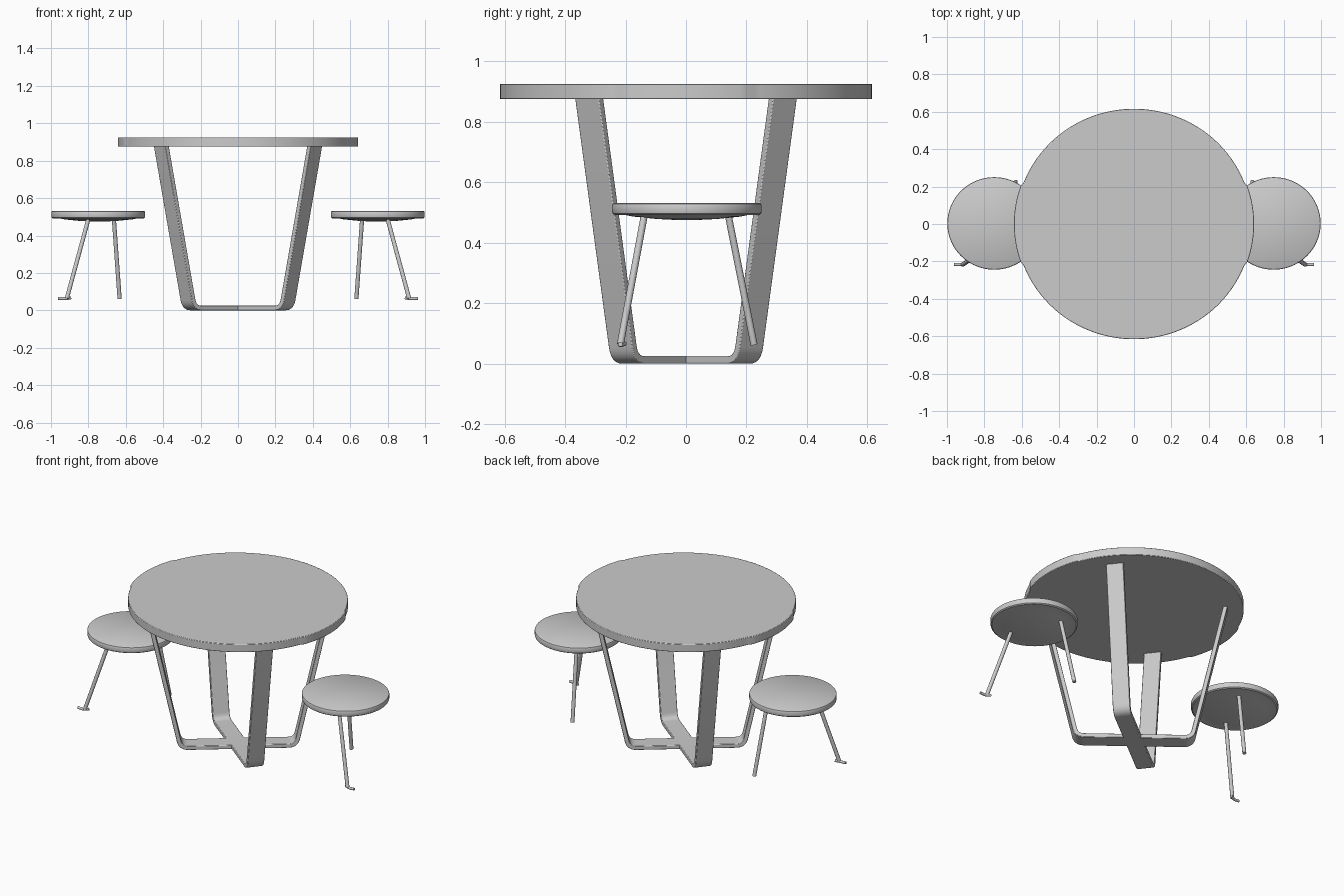
import bpy, bmesh
from math import sin, cos, pi, radians
from mathutils import Vector

if "Cube" in bpy.data.objects:
    bpy.data.objects.remove(bpy.data.objects["Cube"])


def finish(bm, name, bevel=0.0):
    bmesh.ops.recalc_face_normals(bm, faces=bm.faces[:])
    me = bpy.data.meshes.new(name)
    bm.to_mesh(me)
    bm.free()
    ob = bpy.data.objects.new(name, me)
    bpy.context.collection.objects.link(ob)
    if bevel:
        m = ob.modifiers.new("edge_round", 'BEVEL')
        m.width, m.segments, m.limit_method = bevel, 2, 'ANGLE'
        m.angle_limit = radians(50)
    bpy.ops.object.select_all(action='DESELECT')
    ob.select_set(True)
    bpy.context.view_layer.objects.active = ob
    bpy.ops.object.shade_smooth_by_angle(angle=radians(35))
    return ob


def skin(name, rings, bevel=0.0):
    """Join matching rings of points into a closed, capped solid."""
    bm = bmesh.new()
    rows = [[bm.verts.new(p) for p in r] for r in rings]
    n = len(rows[0])
    for a, b in zip(rows, rows[1:]):
        for i in range(n):
            j = (i + 1) % n
            bm.faces.new((a[i], a[j], b[j], b[i]))
    bm.faces.new(rows[0])
    bm.faces.new(rows[-1])
    return finish(bm, name, bevel)


def fillet(pts, d, steps=8):
    """Round the inner corners of a path."""
    pts = [Vector(p) for p in pts]
    out = [pts[0]]
    for a, c, b in zip(pts, pts[1:], pts[2:]):
        s, e = c + (a - c).normalized() * d, c + (b - c).normalized() * d
        for k in range(steps + 1):
            t = k / steps
            out.append(s * (1 - t) ** 2 + c * 2 * t * (1 - t) + e * t * t)
    return out + [pts[-1]]


# Table top: slightly wide disc with a shallow raised lip at each stool
def top_ring(z):
    ring = []
    for i in range(160):
        a = 2 * pi * (i + 0.5) / 160
        x, y = 0.632 * cos(a), 0.616 * sin(a)
        if abs(y) < 0.215:
            x *= 1.016
        ring.append((x, y, z))
    return ring


skin("table_top", [top_ring(0.875), top_ring(0.925)], 0.003)


# Crossed U-shaped strap legs
def strap(name, angle, w=0.1, t=0.025):
    path = fillet([(-0.523, 0.89), (-0.33, t / 2), (0.33, t / 2), (0.523, 0.89)], 0.045)
    u = Vector((cos(angle), sin(angle), 0))
    v = Vector((-sin(angle), cos(angle), 0)) * w / 2
    rings = []
    for i, p in enumerate(path):
        d = (path[min(i + 1, len(path) - 1)] - path[max(i - 1, 0)]).normalized()
        off = Vector((-d.y, d.x)) * t / 2
        a, b = [u * q.x + Vector((0, 0, q.y)) for q in (p + off, p - off)]
        rings.append([a - v, a + v, b + v, b - v])
    skin(name, rings, 0.003)


strap("leg_strap_a", radians(38))
strap("leg_strap_b", radians(-38))


# Round bars along a path
def rod(name, pts, r):
    cu = bpy.data.curves.new(name, 'CURVE')
    cu.dimensions = '3D'
    cu.bevel_depth, cu.bevel_resolution, cu.use_fill_caps = r, 3, True
    sp = cu.splines.new('POLY')
    sp.points.add(len(pts) - 1)
    for q, p in zip(sp.points, pts):
        q.co = (*p, 1)
    ob = bpy.data.objects.new(name, cu)
    bpy.context.collection.objects.link(ob)


# Stools, mirrored left and right
seat_profile = [(0.02, 0.474), (0.1, 0.478), (0.18, 0.486), (0.205, 0.491), (0.242, 0.491),
                (0.249, 0.496), (0.251, 0.503), (0.251, 0.523), (0.249, 0.528), (0.244, 0.531)]
for side, s in (("left", -1), ("right", 1)):
    rings = [[(s * 0.747 + r * cos(2 * pi * i / 96), 0.003 + r * 0.985 * sin(2 * pi * i / 96), z)
              for i in range(96)] for r, z in seat_profile]
    skin(side + "_stool_seat", rings)
    rod(side + "_stool_front_leg", [(s * 0.798, -0.137, 0.495), (s * 0.915, -0.217, 0.064)], 0.0115)
    rod(side + "_stool_foot", fillet([(s * 0.895, -0.203, 0.066), (s * 0.922, -0.217, 0.062),
                                      (s * 0.962, -0.217, 0.064)], 0.012, 4), 0.008)
    rod(side + "_stool_back_leg", [(s * 0.664, 0.139, 0.495), (s * 0.633, 0.225, 0.062)], 0.0115)
